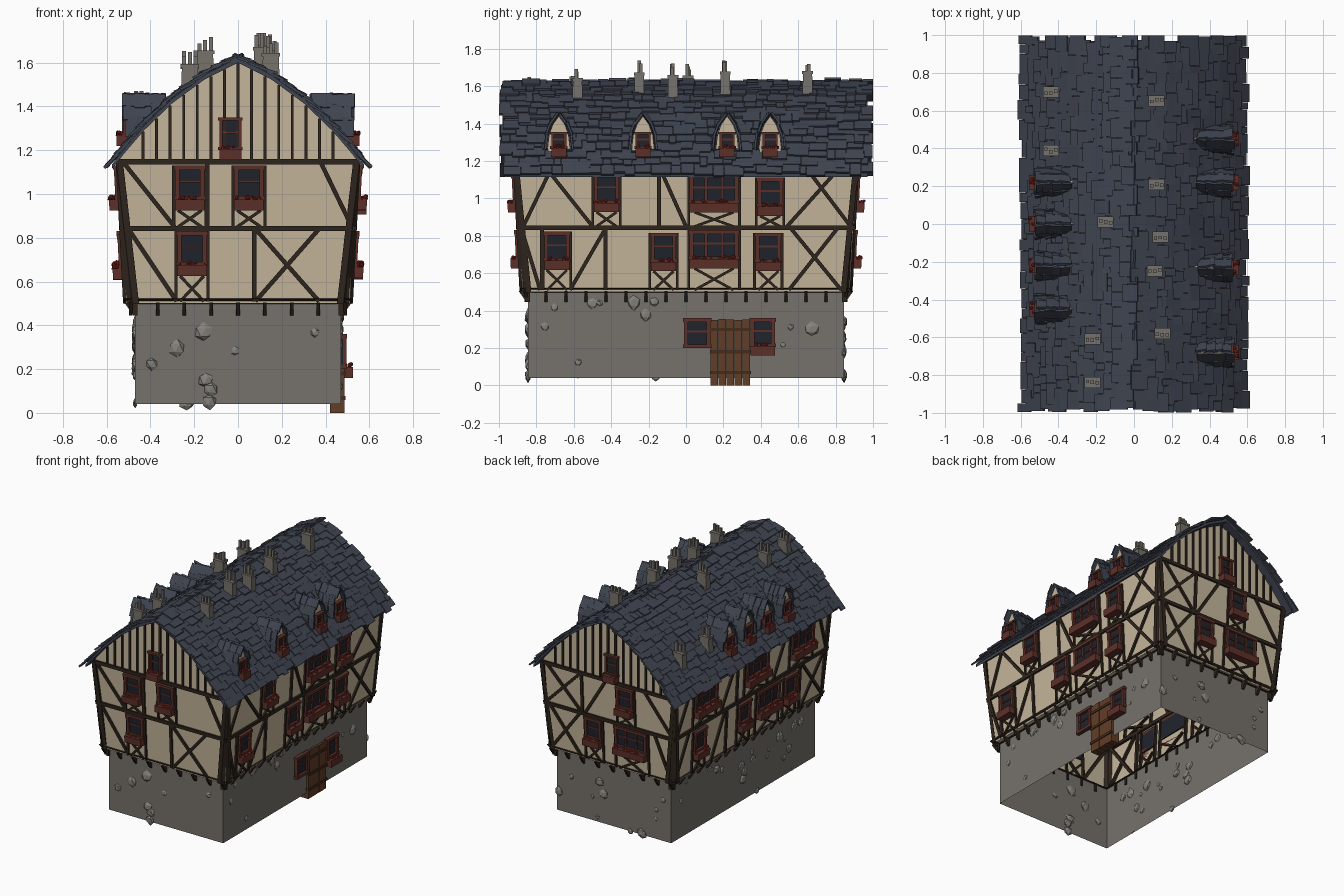
import bpy, bmesh, math, random
from mathutils import Vector, Matrix

if "Cube" in bpy.data.objects:
    bpy.data.objects.remove(bpy.data.objects["Cube"])

random.seed(7)
rnd = random.uniform
parts = {}
X, Y, Z = Matrix.Identity(3)
STONE, PLASTER, WOOD, RED, SLATE = (.18, .165, .145), (.56, .47, .33), (.028, .018, .012), (.11, .03, .022), (.05, .058, .08)
COL = {"stone_base": STONE, "wall_stones": (.23, .225, .2), "chimneys": STONE, "plaster_walls": PLASTER,
       "dormer_walls": PLASTER, "timber_beams": WOOD, "window_frames": RED, "flower_boxes": RED, "flowers": (.3, .02, .015),
       "window_glass": (.014, .017, .024), "roof_tiles": SLATE, "roof_deck": SLATE, "dormer_tiles": SLATE,
       "door": (.12, .047, .02), "door_bands": (.06, .025, .012)}
SQUARE = ((-1, -1), (1, -1), (1, 1), (-1, 1))


def bm_of(name):
    return parts.setdefault(name, bmesh.new())


def hexa(name, pts):
    """Closed block from four bottom and four top points."""
    bm = bm_of(name)
    v = [bm.verts.new(p) for p in pts]
    bm.faces.new(v[3::-1])
    bm.faces.new(v[4:])
    for i in range(4):
        j = (i + 1) % 4
        bm.faces.new((v[i], v[j], v[j + 4], v[i + 4]))


def block(name, c, a, b, n):
    """Oriented box: centre and three half-axis vectors."""
    hexa(name, [c + a * i + b * j + n * k for k in (-1, 1) for i, j in SQUARE])


def poly(name, pts):
    bm = bm_of(name)
    bm.faces.new([bm.verts.new(p) for p in pts])


def on_wall(side, u, z, d=0, plane=None):
    """Point on a wall: u along it, z up, d outwards. Upper storeys lean out."""
    lean = .034 * min(max((z - .5) / .65, 0), 1)
    if side in "FB":
        h = .845 if z < .5 else .875 + lean
    else:
        h = .47 if z < .5 else .51 + lean
    h = (h if plane is None else plane) + d
    h *= -1 if side in "FL" else 1
    return Vector((u, h, z) if side in "FB" else (h, u, z))


def slab(name, side, quad, d0, d1, plane=None):
    hexa(name, [on_wall(side, u, z, d, plane) for d in (d0, d1) for u, z in quad])


def rect(name, side, u0, u1, z0, z1, d0, d1, plane=None):
    slab(name, side, ((u0, z0), (u1, z0), (u1, z1), (u0, z1)), d0, d1, plane)


def beam(side, u0, z0, u1, z1, w=.02, d=.012):
    a, b = Vector((u0, z0)), Vector((u1, z1))
    t = (b - a).normalized()
    p = Vector((-t.y, t.x)) * w / 2
    slab("timber_beams", side, (a - p, b - p, b + p, a + p), -.018, d)


def flower(side, u, z, d, plane):
    bmesh.ops.create_icosphere(bm_of("flowers"), subdivisions=1, radius=rnd(.007, .012),
                               matrix=Matrix.Translation(on_wall(side, u, z, d, plane)))


def window(side, u, zb, zt, w, cols=1, plane=None, floor=None, box=.045):
    """Framed window with flower box; floor adds posts and a crossed brace below."""
    h, f = w / 2, .02 if w > .1 else .014
    rect("window_glass", side, u - h, u + h, zb, zt, -.01, .01, plane)
    for s in (-1, 1):
        e = u + s * (h - f / 2)
        rect("window_frames", side, e - f / 2, e + f / 2, zb, zt, -.01, .025, plane)
        if floor:
            beam(side, u - s * h * .8, floor, u + s * h * .8, zb - box, .014)
            beam(side, u + s * (h + .006), floor, u + s * (h + .006), zt, .014)
    for z in (zb, zt - f):
        rect("window_frames", side, u - h - .006, u + h + .006, z, z + f, -.01, .028, plane)
    zm = zb + (zt - zb) * .55
    rect("window_frames", side, u - h, u + h, zm - .005, zm + .005, 0, .017, plane)
    for i in range(1, cols):
        e = u - h + w * i / cols
        rect("window_frames", side, e - .007, e + .007, zb, zt, 0, .02, plane)
    if box:
        rect("flower_boxes", side, u - h, u + h, zb - box, zb + .005, 0, .055, plane)
        for i in range(max(4, int(w / .022))):
            flower(side, u + rnd(-h, h) * .9, zb + rnd(.005, .018), rnd(.025, .052), plane)


# stone base and jettied plaster storeys, open underneath
LEVELS = [(.47, .845, .04), (.47, .845, .5), (.51, .875, .5), (.544, .909, 1.15)]
for k, (a, b) in enumerate(zip(LEVELS, LEVELS[1:])):
    for i in range(4):
        p, q = SQUARE[i], SQUARE[(i + 1) % 4]
        poly("plaster_walls" if k else "stone_base",
             [(c[0] * r[0], c[1] * r[1], r[2]) for c, r in ((p, a), (q, a), (q, b), (p, b))])

# convex roof profile and gables
PROF = [(0, 1.615), (.15, 1.54), (.3, 1.43), (.43, 1.305), (.52, 1.2), (.575, 1.13)]
gable = [(.544, 1.15)] + [(x, z - .01) for x, z in PROF[-2::-1]]
gable += [(-x, z) for x, z in gable[-2::-1]]
for y in (-.909, .909):
    poly("plaster_walls", [(x, y, z) for x, z in gable])


def roof_z(x):
    for (x0, z0), (x1, z1) in zip(PROF, PROF[1:]):
        if abs(x) <= x1:
            return z0 + (z1 - z0) * (abs(x) - x0) / (x1 - x0)


# braces as (u at floor, u at ceiling) and windows as (u, columns), per side
LOW_BRACE = {"F": [(-.28, -.5), (.075, .075), (.37, .08), (.08, .37)],
             "B": [(-.5, -.37), (.49, .24), (.24, .49)],
             "R": [(-.78, -.88), (-.77, -.77), (-.62, -.43), (-.43, -.43), (.83, .56), (.55, .81)],
             "L": [(.87, .72), (.45, .3), (.28, .28), (-.86, -.6), (-.6, -.86), (-.58, -.58)]}
UP_BRACE = {"F": [(-.29, -.52), (.52, .38), (-.14, -.14)],
            "B": [(.22, .22), (.52, .23), (.23, .5), (-.52, -.3), (.2, .02)],
            "R": [(-.87, -.73), (-.5, -.73), (-.145, -.145), (0, -.13), (.54, .8), (.88, .66)],
            "L": [(.87, .73), (.35, .2), (.17, .17), (-.26, -.4), (-.88, -.78)]}
LOW_WIN = {"F": [(-.21, 1)], "B": [(.13, 1), (-.18, 3)], "R": [(-.69, 1), (-.12, 1), (.15, 3), (.44, 1)],
           "L": [(.6, 1), (.08, 1), (-.2, 3), (-.46, 1)]}
UP_WIN = {"F": [(-.22, 1), (.05, 1)], "B": [(-.14, 1)], "R": [(-.425, 1), (.15, 3), (.45, 1)],
          "L": [(.55, 3), (-.05, 3), (-.58, 3)]}
STOREYS = ((LOW_BRACE, LOW_WIN, .51, .84), (UP_BRACE, UP_WIN, .85, 1.14))

for side in "FBRL":
    end = side in "FB"
    L0 = .51 if end else .875
    # rails, corner posts and corbels
    for z in (.51, .842, 1.147):
        L = L0 + .034 * (z - .5) / .65 + .008
        beam(side, -L, z, L, z, .024, .014)
    for s in (-1, 1):
        beam(side, s * L0, .5, s * (L0 + .034), 1.15, .03)
    n = 9 if end else 17
    for i in range(n):
        u = (L0 - .02) * (2 * i / (n - 1) - 1)
        hexa("timber_beams", [on_wall(side, u + e, z, d, .845 if end else .47) for e in (-.008, .008)
                              for z, d in ((.445, -.01), (.445, .008), (.505, .05), (.505, -.01))])
    for braces, wins, z0, z1 in STOREYS:
        for a, b in braces[side]:
            beam(side, a, z0, b, z1)
        for u, c in wins[side]:
            dz = 0 if c == 3 or end else rnd(-.02, .005)
            window(side, u, z1 - .17 + dz, z1 - .01 + dz, .26 if c == 3 else .135, c, floor=z0)
    # gable studs and attic window
    if end:
        for i in range(-7, 8):
            beam(side, i * .062, 1.15, i * .062, roof_z(i * .062) - .015, .013)
        window(side, -.035, 1.2, 1.35, .1)
    # irregular stones set in the base
    for i in range(9 if side == "F" else 12 if end else 11 if side == "R" else 22):
        u, z, r = rnd(-.92, .92) * L0, rnd(.04, .45), rnd(.014, .042)
        if side == "R" and -.05 < u < .5:
            u -= .6
        sc = Vector((1, .45, 1) if end else (.45, 1, 1))
        for v in bmesh.ops.create_icosphere(bm_of("wall_stones"), subdivisions=1, radius=r)["verts"]:
            v.co = v.co * sc * rnd(.8, 1.15) + on_wall(side, u, z)
            v.co.z = max(v.co.z, .003)

# plank door with bands, flanked by ground-floor windows
window("R", .06, .2, .36, .14, box=0)
window("R", .41, .205, .36, .13)
for i in range(5):
    u = .13 + i * .043
    rect("door", "R", u, u + .041, 0, .355 - rnd(0, .008), -.05, .012 + rnd(0, .005))
for z in (.06, .17, .29):
    rect("door_bands", "R", .128, .347, z, z + .018, 0, .022)

# curved roof: deck plus rows of uneven tiles on both slopes
SEG = [(Vector((a[0], 0, a[1])), Vector((b[0], 0, b[1]))) for a, b in zip(PROF, PROF[1:])]
TOTAL = sum((b - a).length for a, b in SEG)
ROWS = 14


def along(s):
    for a, b in SEG:
        l = (b - a).length
        if s <= l:
            break
        s -= l
    t = (b - a).normalized()
    return a + t * (s if s < l else l), t


for m in (-1, 1):
    flip = lambda v: Vector((v.x * m, v.y, v.z))
    for a, b in SEG:
        hexa("roof_deck", [Vector((p.x * m, y * .97, p.z + dz)) for dz in (-.015, .006)
                           for p, y in ((a, -1), (b, -1), (b, 1), (a, 1))])
    for r in range(ROWS):
        y = -1 + rnd(0, .025)
        while y < .96:
            w = min(rnd(.035, .11), 1 - y)
            p, t = along((r + .5) * TOTAL / ROWS + rnd(-.014, .014))
            n = Vector((-t.z, 0, t.x))
            t2 = (t + n * rnd(.06, .2)).normalized()
            c = p + n * rnd(.01, .018) + Y * (y + w / 2)
            block("roof_tiles", flip(c), flip(t2) * rnd(.036, .048), Y * (w / 2 - .001), flip(Vector((-t2.z, 0, t2.x))) * .006)
            y += w

# dormers: pointed-arch front, window with box, tiled hood
ARCH = [(.045, 1.2), (.06, 1.27), (.052, 1.34), (.032, 1.395), (0, 1.44)]
loop = ARCH + [(-y, z) for y, z in ARCH[-2::-1]]
for side, m, ys in (("R", 1, (-.68, -.23, .22, .45)), ("L", -1, (-.45, -.22, 0, .22))):
    for yc in ys:
        poly("dormer_walls", [(m * .5, yc + y, z) for y, z in loop])
        for a, b in zip(loop, loop[1:]):
            poly("dormer_walls", [(m * x, yc + y, z) for x, (y, z) in ((.5, a), (.5, b), (.28, b), (.28, a))])
        window(side, yc, 1.265, 1.355, .08, plane=.5)
        for s in (-1, 1):
            for (ya, za), (yb, zb) in zip(ARCH[1:], ARCH[2:]):
                a, b = Vector((0, s * ya, za)), Vector((0, s * yb, zb))
                t = (b - a).normalized()
                n = Vector((0, t.z * s, -t.y * s))
                for k in range(4):
                    c = (a + b) / 2 + n * rnd(.009, .016) + Vector((m * (.36 + k * .045 + rnd(-.008, .008)), yc, 0))
                    tilt = X * m + n * rnd(-.1, .25)
                    block("dormer_tiles", c, tilt * rnd(.024, .032), t * ((b - a).length / 2 + rnd(.006, .014)), n * .006)

# chimneys with thin pots
for x, y in ((-.44, .7), (-.44, .39), (-.15, .01), (-.22, -.61), (-.22, -.84),
             (.12, .65), (.12, .21), (.14, -.07), (.11, -.25), (.15, -.58)):
    zb, zt = roof_z(x) - .06, roof_z(x) + .1 + rnd(-.01, .02)
    hexa("chimneys", [Vector((x + i * w, y + j * w * .68, z)) for z, w in ((zb, .042), (zt, .036)) for i, j in SQUARE])
    block("chimneys", Vector((x, y, zt)), X * .042, Y * .029, Z * .008)
    for o in (-.026, 0, .026):
        h = rnd(.02, .038)
        block("chimneys", Vector((x + o, y + rnd(-.008, .008), zt + h)), X * .009, Y * .009, Z * h)

# turn every part into an object
for name, bm in parts.items():
    if name in ("stone_base", "plaster_walls", "dormer_walls"):
        bmesh.ops.remove_doubles(bm, verts=bm.verts, dist=.0005)
    bmesh.ops.recalc_face_normals(bm, faces=bm.faces)
    me = bpy.data.meshes.new(name)
    bm.to_mesh(me)
    bm.free()
    mat = bpy.data.materials.new(name)
    mat.diffuse_color = (*COL[name], 1)
    mat.use_nodes = True
    mat.node_tree.nodes["Principled BSDF"].inputs["Base Color"].default_value = mat.diffuse_color
    me.materials.append(mat)
    bpy.context.collection.objects.link(bpy.data.objects.new(name, me))
